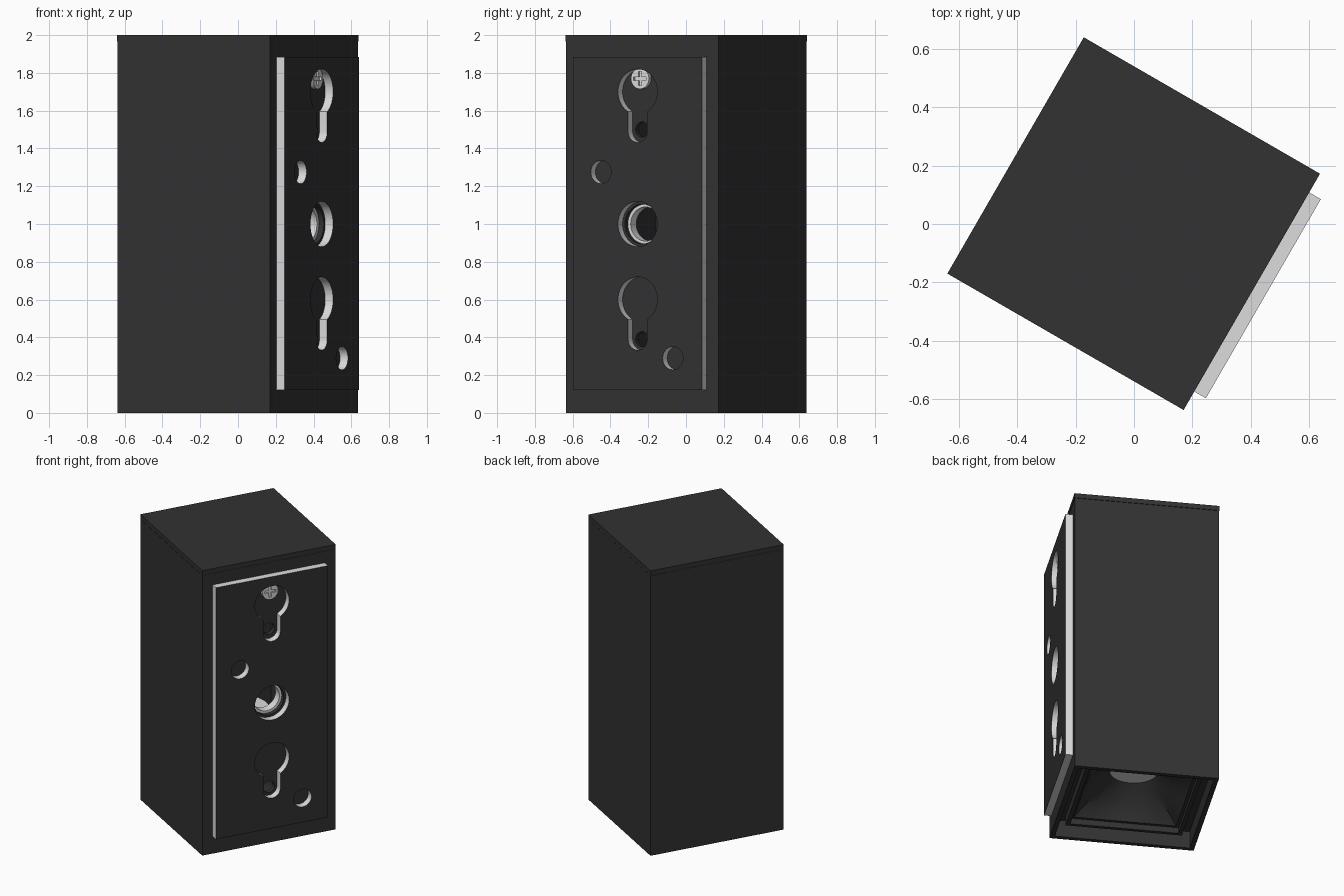
import bpy, bmesh, math
from mathutils import Matrix, Vector

cube = bpy.data.objects.get("Cube")
if cube:
    bpy.data.objects.remove(cube, do_unlink=True)

TURN = math.radians(-30)      # the whole lamp is turned about z
FACE = 0.464                  # mounting side of the housing
HALF = 0.467


def material(name, value):
    m = bpy.data.materials.new(name)
    m.use_nodes = True
    colour = (value, value, value, 1)
    m.diffuse_color = colour
    bsdf = m.node_tree.nodes["Principled BSDF"]
    bsdf.inputs["Base Color"].default_value = colour
    bsdf.inputs["Roughness"].default_value = 0.6
    return m


BLACK = material("matt black", 0.032)
LIGHT = material("light grey", 0.72)


def finish(bm, name, *mats):
    bmesh.ops.recalc_face_normals(bm, faces=bm.faces)
    mesh = bpy.data.meshes.new(name)
    bm.to_mesh(mesh)
    bm.free()
    ob = bpy.data.objects.new(name, mesh)
    bpy.context.collection.objects.link(ob)
    ob.rotation_euler.z = TURN
    for m in mats:
        mesh.materials.append(m)
    return ob


def add_box(bm, lo, hi):
    lo, hi = Vector(lo), Vector(hi)
    mat = Matrix.Translation((lo + hi) / 2) @ Matrix.Diagonal((*(hi - lo), 1))
    bmesh.ops.create_cube(bm, size=1, matrix=mat)


def add_rod(bm, x0, x1, y, z, r, sides=40):
    mat = Matrix.Translation(((x0 + x1) / 2, y, z)) @ Matrix.Rotation(math.pi / 2, 4, "Y")
    bmesh.ops.create_cone(bm, cap_ends=True, segments=sides, radius1=r, radius2=r,
                          depth=x1 - x0, matrix=mat)


def box(name, lo, hi, *mats):
    bm = bmesh.new()
    add_box(bm, lo, hi)
    return finish(bm, name, *mats)


def rod(name, *args, mats=()):
    bm = bmesh.new()
    add_rod(bm, *args)
    return finish(bm, name, *mats)


def cut(target, cutter):
    cutter.hide_render = True
    mod = target.modifiers.new("cut", "BOOLEAN")
    mod.operation = "DIFFERENCE"
    mod.solver = "EXACT"
    mod.object = cutter
    bpy.context.view_layer.objects.active = target
    bpy.ops.object.modifier_apply(modifier=mod.name)
    bpy.data.objects.remove(cutter, do_unlink=True)


def loft(name, rings, mat, sides=48):
    """Skin rings of (height, half width, roundness from square to circle)."""
    bm = bmesh.new()
    rows = []
    for z, h, rnd in rings:
        row = []
        for i in range(sides):
            a = 2 * math.pi * i / sides
            c, s = math.cos(a), math.sin(a)
            k = h * (rnd + (1 - rnd) / max(abs(c), abs(s)))
            row.append(bm.verts.new((c * k, s * k, z)))
        rows.append(row)
    for p, q in zip(rows, rows[1:]):
        for i in range(sides):
            j = (i + 1) % sides
            bm.faces.new((p[i], p[j], q[j], q[i]))
    return finish(bm, name, mat)


def smooth(ob):
    bpy.ops.object.select_all(action="DESELECT")
    ob.select_set(True)
    bpy.context.view_layer.objects.active = ob
    bpy.ops.object.shade_smooth_by_angle(angle=math.radians(30))


# Hollow housing, open below, with screw and cable holes
housing = box("housing", (-HALF, -HALF, 0), (FACE, HALF, 1.965), BLACK)
cut(housing, box("hollow_cutter", (-0.437, -0.437, -0.1), (0.434, 0.437, 1.93)))
for hole_z, hole_r in ((1.5, 0.04), (1.0, 0.105), (0.39, 0.04)):
    cut(housing, rod("hole_cutter", 0.38, 0.5, 0, hole_z, hole_r))
smooth(housing)

# Top cap with a fine seam
box("top_cap", (-HALF - 0.002, -HALF, 1.967), (FACE + 0.002, HALF + 0.001, 2.0), BLACK)

# Mounting plate with two keyholes, a cable hole and two small holes
plate = box("mounting_plate", (FACE, -0.394, 0.12), (0.512, 0.394, 1.885), LIGHT, BLACK)
for key_z in (1.7, 0.6):
    cut(plate, rod("key_cutter", 0.4, 0.6, 0, key_z, 0.12))
    cut(plate, box("slot_cutter", (0.4, -0.058, key_z - 0.21), (0.6, 0.058, key_z)))
    cut(plate, rod("slot_end_cutter", 0.4, 0.6, 0, key_z - 0.21, 0.058))
for y, z, r in ((0, 1.0, 0.12), (-0.224, 1.275, 0.062), (0.215, 0.29, 0.062)):
    cut(plate, rod("round_cutter", 0.4, 0.6, y, z, r))
for p in plate.data.polygons:
    p.material_index = 1 if p.normal.x > 0.9 else 0
smooth(plate)

# Cable grommet inside the middle hole
grommet = rod("cable_grommet", 0.37, 0.43, 0, 1.0, 0.115, mats=(LIGHT,))
cut(grommet, rod("grommet_cutter", 0.3, 0.5, 0, 1.0, 0.09))
smooth(grommet)

# Cross-head screw in the upper keyhole
screw = rod("screw_head", FACE - 0.02, 0.488, 0, 1.77, 0.055, mats=(LIGHT,))
for w, h in ((0.038, 0.009), (0.009, 0.038)):
    cut(screw, box("cross_cutter", (0.475, -w, 1.77 - h), (0.55, w, 1.77 + h)))
smooth(screw)

# Stepped lower frame running into a square-to-round reflector
reflector = loft("reflector", [
    (0.12, 0.44, 0), (0.12, 0.375, 0), (0.05, 0.375, 0), (0.05, 0.35, 0),
    (0.09, 0.35, 0), (0.09, 0.33, 0), (0.14, 0.305, 0.3), (0.2, 0.255, 0.7),
    (0.25, 0.2, 1), (0.28, 0.16, 1)], BLACK)
smooth(reflector)

# Lamp above the reflector
bm = bmesh.new()
bmesh.ops.create_cone(bm, cap_ends=True, segments=48, radius1=0.157, radius2=0.2,
                      depth=0.475, matrix=Matrix.Translation((0, 0, 0.512)))
smooth(finish(bm, "lamp", LIGHT))
